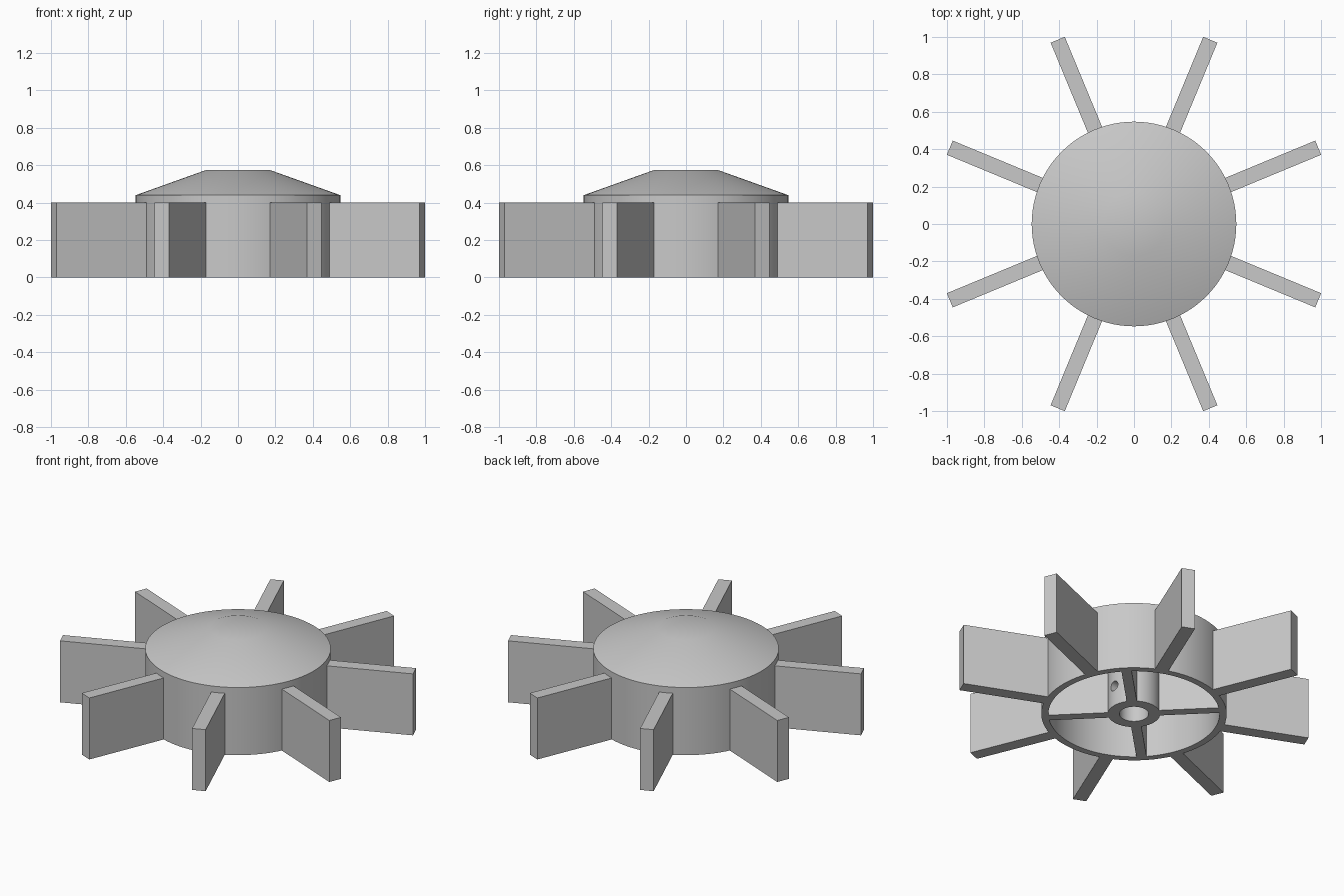
import bpy, bmesh
from math import radians, tau
from mathutils import Matrix, Vector

cube = bpy.data.objects.get("Cube")
if cube:
    bpy.data.objects.remove(cube, do_unlink=True)

grey = bpy.data.materials.new("light_grey")
grey.use_nodes = True
colour = (0.58, 0.58, 0.58, 1)
grey.diffuse_color = colour
for node in grey.node_tree.nodes:
    if node.type == 'BSDF_PRINCIPLED':
        node.inputs["Base Color"].default_value = colour
        node.inputs["Roughness"].default_value = 0.6

HUB_R, WALL_R, BOSS_R, BORE_R = 0.547, 0.505, 0.154, 0.086
DECK = 0.4      # height of blades and underside of the cap


def make_object(name, bm):
    bmesh.ops.recalc_face_normals(bm, faces=bm.faces)
    mesh = bpy.data.meshes.new(name)
    bm.to_mesh(mesh)
    bm.free()
    mesh.materials.append(grey)
    obj = bpy.data.objects.new(name, mesh)
    bpy.context.collection.objects.link(obj)
    return obj


def lathe(name, profile, steps=96):
    bm = bmesh.new()
    verts = [bm.verts.new((r, 0, z)) for r, z in profile]
    edges = [bm.edges.new(pair) for pair in zip(verts, verts[1:])]
    bmesh.ops.spin(bm, geom=verts + edges, cent=(0, 0, 0), axis=(0, 0, 1),
                   angle=tau, steps=steps, use_merge=False)
    bmesh.ops.remove_doubles(bm, verts=bm.verts, dist=1e-4)
    return make_object(name, bm)


def radial_plate(name, inner, outer, thickness, angle):
    bm = bmesh.new()
    turn = Matrix.Rotation(radians(angle), 4, 'Z')
    place = Matrix.Translation(((inner + outer) / 2, 0, DECK / 2))
    size = Matrix.Diagonal(Vector((outer - inner, thickness, DECK, 1)))
    bmesh.ops.create_cube(bm, size=1, matrix=turn @ place @ size)
    return make_object(name, bm)


# Hub: conical cap, hollow underside and central bored boss
hub = lathe("hub", [(0, 0.575), (0.17, 0.575), (HUB_R, 0.44), (HUB_R, 0),
                    (WALL_R, 0), (WALL_R, DECK), (BOSS_R, DECK), (BOSS_R, 0),
                    (BORE_R, 0), (BORE_R, DECK), (0, DECK)])

# Set screw hole through one side of the boss
bm = bmesh.new()
bmesh.ops.create_cone(bm, cap_ends=True, segments=24, radius1=0.032,
                      radius2=0.032, depth=0.2,
                      matrix=Matrix.Translation((0.13, 0, 0.134))
                      @ Matrix.Rotation(radians(90), 4, 'Y'))
cutter = make_object("screw_hole_cutter", bm)
cutter.hide_render = True
cut = hub.modifiers.new("screw_hole", 'BOOLEAN')
cut.operation = 'DIFFERENCE'
cut.solver = 'EXACT'
cut.object = cutter
bpy.ops.object.select_all(action='DESELECT')
bpy.context.view_layer.objects.active = hub
hub.select_set(True)
bpy.ops.object.modifier_apply(modifier=cut.name)
bpy.data.objects.remove(cutter, do_unlink=True)
bpy.ops.object.shade_smooth_by_angle(angle=radians(30))

# Eight outer blades
for i in range(8):
    radial_plate(f"blade_{i + 1}", 0.54, 1.066, 0.082, 22.5 + 45 * i)

# Four stiffening ribs between the boss and the outer wall
for i in range(4):
    radial_plate(f"rib_{i + 1}", 0.149, 0.51, 0.06, 45 + 90 * i)
